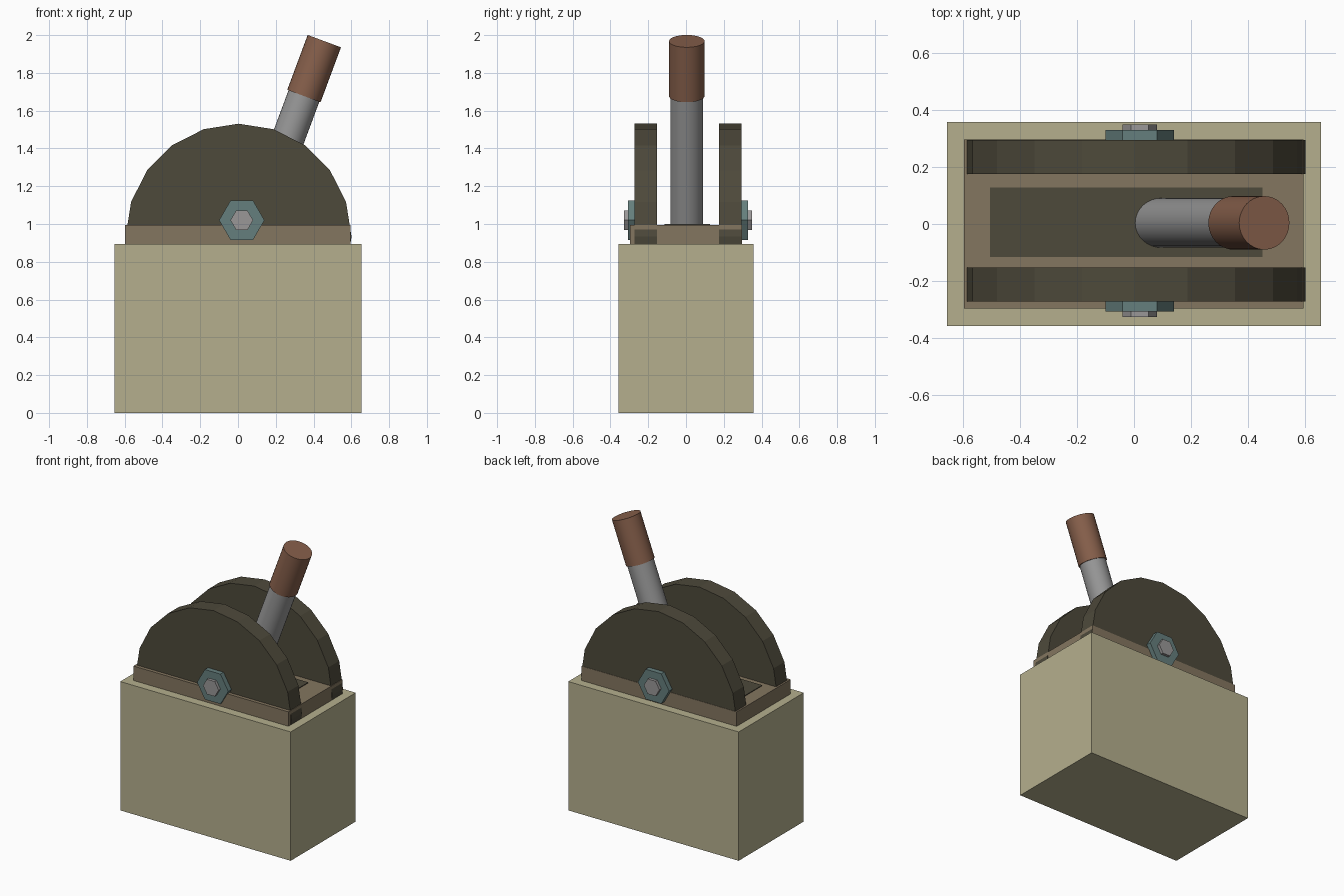
import bpy, math
from mathutils import Vector

if "Cube" in bpy.data.objects:
    bpy.data.objects.remove(bpy.data.objects["Cube"])


def material(name, rgb):
    m = bpy.data.materials.new(name)
    m.diffuse_color = (*rgb, 1)
    m.use_nodes = True
    m.node_tree.nodes["Principled BSDF"].inputs["Base Color"].default_value = m.diffuse_color
    return m


STONE = material("pale_stone", (0.46, 0.43, 0.27))
WOOD = material("dull_brown", (0.23, 0.18, 0.115))
DARK = material("dark_olive", (0.075, 0.067, 0.043))
TEAL = material("grey_teal", (0.13, 0.21, 0.205))
STEEL = material("light_steel", (0.32, 0.31, 0.31))
GREY = material("lever_grey", (0.31, 0.31, 0.31))
GRIP = material("grip_brown", (0.24, 0.115, 0.07))


def box(name, lo, hi, mat):
    lo, hi = Vector(lo), Vector(hi)
    bpy.ops.mesh.primitive_cube_add(size=1, location=(lo + hi) / 2)
    o = bpy.context.object
    o.scale = hi - lo
    bpy.ops.object.transform_apply(location=False, rotation=False, scale=True)
    o.name = name
    o.data.materials.append(mat)
    return o


def rod(name, a, b, radius, sides, mat, spin=0.0, smooth=False):
    a, b = Vector(a), Vector(b)
    d = b - a
    bpy.ops.mesh.primitive_cylinder_add(vertices=sides, radius=radius, depth=d.length)
    o = bpy.context.object
    for v in o.data.vertices:
        x, y = v.co.x, v.co.y
        v.co.x = x * math.cos(spin) - y * math.sin(spin)
        v.co.y = x * math.sin(spin) + y * math.cos(spin)
    o.rotation_euler = d.to_track_quat('Z', 'Y').to_euler()
    o.location = (a + b) / 2
    o.name = name
    o.data.materials.append(mat)
    if smooth:
        bpy.ops.object.shade_smooth_by_angle(angle=math.radians(35))
    return o


# Base block, mounting plate and dark slot
box("base_block", (-0.655, -0.357, 0), (0.655, 0.357, 0.895), STONE)
box("mounting_plate", (-0.597, -0.296, 0.885), (0.595, 0.296, 0.995), WOOD)
box("lever_slot", (-0.505, -0.115, 0.94), (0.45, 0.128, 1.0), DARK)

# Twin side discs with nuts and bolt ends, mirrored about the lever
MID = 0.011
for side, s in (("front", -1), ("back", 1)):
    def at(x, off, z):
        return (x, MID + s * off, z)
    rod(side + "_disc", at(0.003, 0.164, 0.933), at(0.003, 0.283, 0.933), 0.598, 20, DARK)
    rod(side + "_nut", at(0.02, 0.27, 1.02), at(0.02, 0.318, 1.02), 0.12, 6, TEAL, math.pi / 6)
    rod(side + "_bolt", at(0.02, 0.27, 1.02), at(0.02, 0.338, 1.02), 0.06, 6, STEEL, math.pi / 6)

# Tilted lever and grip
tilt = math.radians(20.4)
axis = Vector((math.sin(tilt), 0, math.cos(tilt)))
tip = Vector((0.457, 0.004, 1.968))
rod("lever_shaft", tip - axis * 1.25, tip - axis * 0.1, 0.087, 32, GREY, smooth=True)
rod("lever_grip", tip - axis * 0.31, tip, 0.094, 32, GRIP, smooth=True)

# Turn nuts so that points face sideways
for o in bpy.data.objects:
    if o.name.endswith(("_nut", "_bolt")):
        bpy.context.view_layer.update()
        widest = max((o.matrix_world @ v.co).x for v in o.data.vertices)
        radius = max(math.hypot(v.co.x, v.co.y) for v in o.data.vertices)
        if widest - o.location.x < radius * 0.95:
            for v in o.data.vertices:
                x, y = v.co.x, v.co.y
                c, n = math.cos(math.pi / 6), 0.5
                v.co.x, v.co.y = x * c - y * n, x * n + y * c
